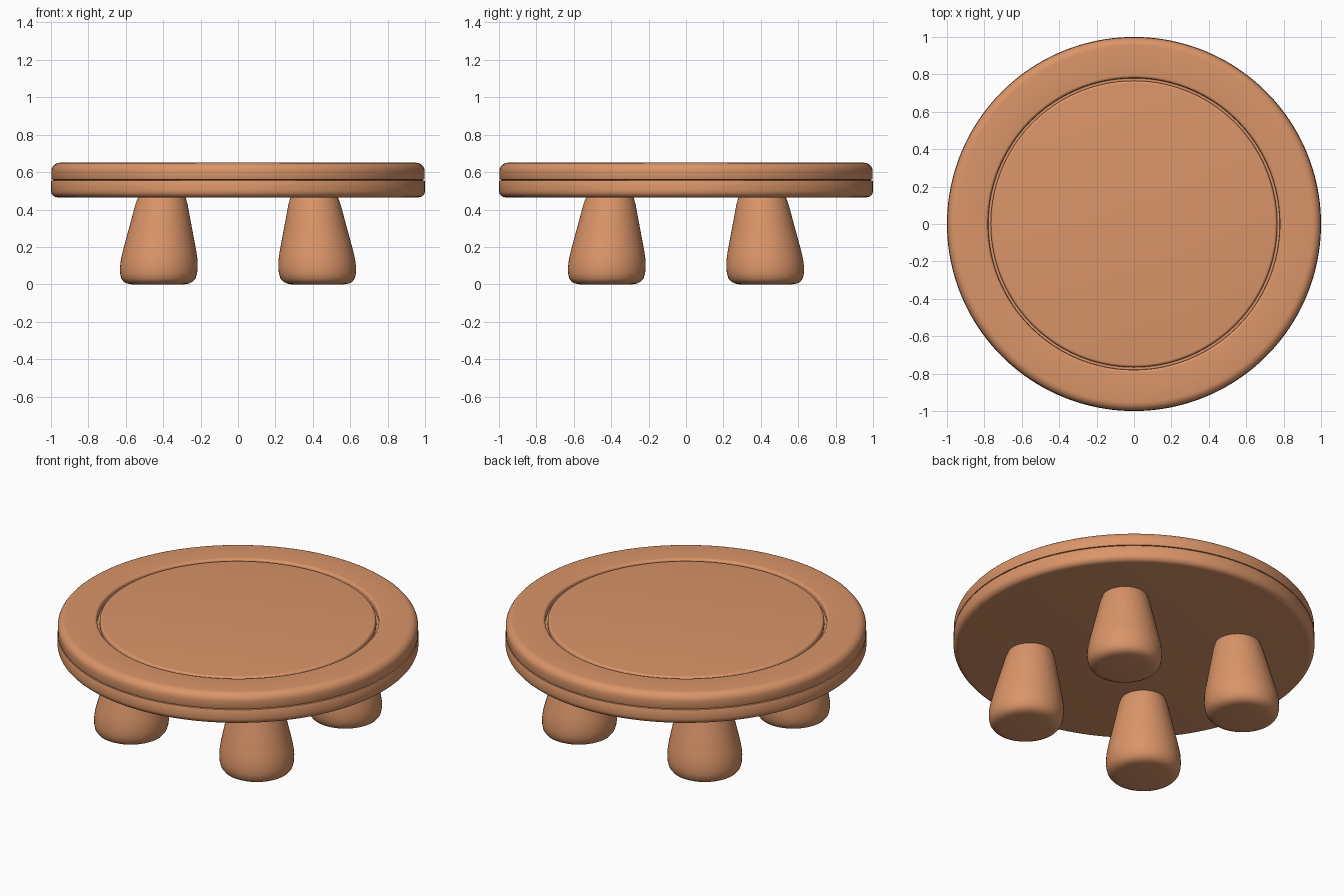
import bpy, bmesh, math

if "Cube" in bpy.data.objects:
    bpy.data.objects.remove(bpy.data.objects["Cube"])

wood = bpy.data.materials.new("warm wood")
wood.diffuse_color = (0.70, 0.30, 0.14, 1)
wood.use_nodes = True
wood.node_tree.nodes["Principled BSDF"].inputs["Base Color"].default_value = wood.diffuse_color


def arc(cx, cz, r, a0, a1, n=6):
    """Points of a rounded corner, angles in degrees."""
    return [(cx + r * math.cos(math.radians(a0 + (a1 - a0) * i / n)),
             cz + r * math.sin(math.radians(a0 + (a1 - a0) * i / n))) for i in range(n + 1)]


def lathe(name, profile, sides, centre=lambda z: (0, 0)):
    """Closed turned solid from a bottom-to-top (radius, z) profile."""
    bm = bmesh.new()
    rings = []
    for r, z in profile:
        cx, cy = centre(z)
        rings.append([bm.verts.new((cx + r * math.cos(2 * math.pi * i / sides),
                                    cy + r * math.sin(2 * math.pi * i / sides), z))
                      for i in range(sides)])
    for a, b in zip(rings, rings[1:]):
        for i in range(sides):
            j = (i + 1) % sides
            bm.faces.new((a[i], a[j], b[j], b[i]))
    bm.faces.new(rings[0][::-1])
    bm.faces.new(rings[-1])
    me = bpy.data.meshes.new(name)
    bm.to_mesh(me)
    bm.free()
    me.shade_smooth()
    me.set_sharp_from_angle(angle=math.radians(35))
    me.materials.append(wood)
    ob = bpy.data.objects.new(name, me)
    bpy.context.collection.objects.link(ob)
    return ob


# Round top: rounded edge, thin seam on the side, ring groove on the upper face
top = (arc(0.965, 0.50, 0.035, -90, 0)
       + [(1.0, 0.55), (0.997, 0.555), (0.985, 0.557), (0.985, 0.559), (0.996, 0.561), (0.998, 0.566)]
       + arc(0.953, 0.605, 0.045, 0, 90)
       + arc(0.795, 0.635, 0.015, 90, 180)
       + [(0.779, 0.615), (0.766, 0.615)]
       + arc(0.751, 0.633, 0.015, 0, 90))
lathe("table_top", top, 160)

# Four bulbous legs, leaning slightly outwards towards the foot
leg = [(0.14, 0), (0.165, 0.004), (0.185, 0.014), (0.199, 0.032), (0.206, 0.06), (0.208, 0.09),
       (0.205, 0.13), (0.198, 0.17), (0.180, 0.25), (0.157, 0.35), (0.139, 0.43), (0.127, 0.465),
       (0.115, 0.49)]
for sx, side in ((-1, "left"), (1, "right")):
    for sy, end in ((-1, "front"), (1, "back")):
        lathe(f"{end}_{side}_leg", leg, 48,
              lambda z, sx=sx, sy=sy: (sx * (0.427 - 0.042 * z), sy * (0.427 - 0.042 * z)))
